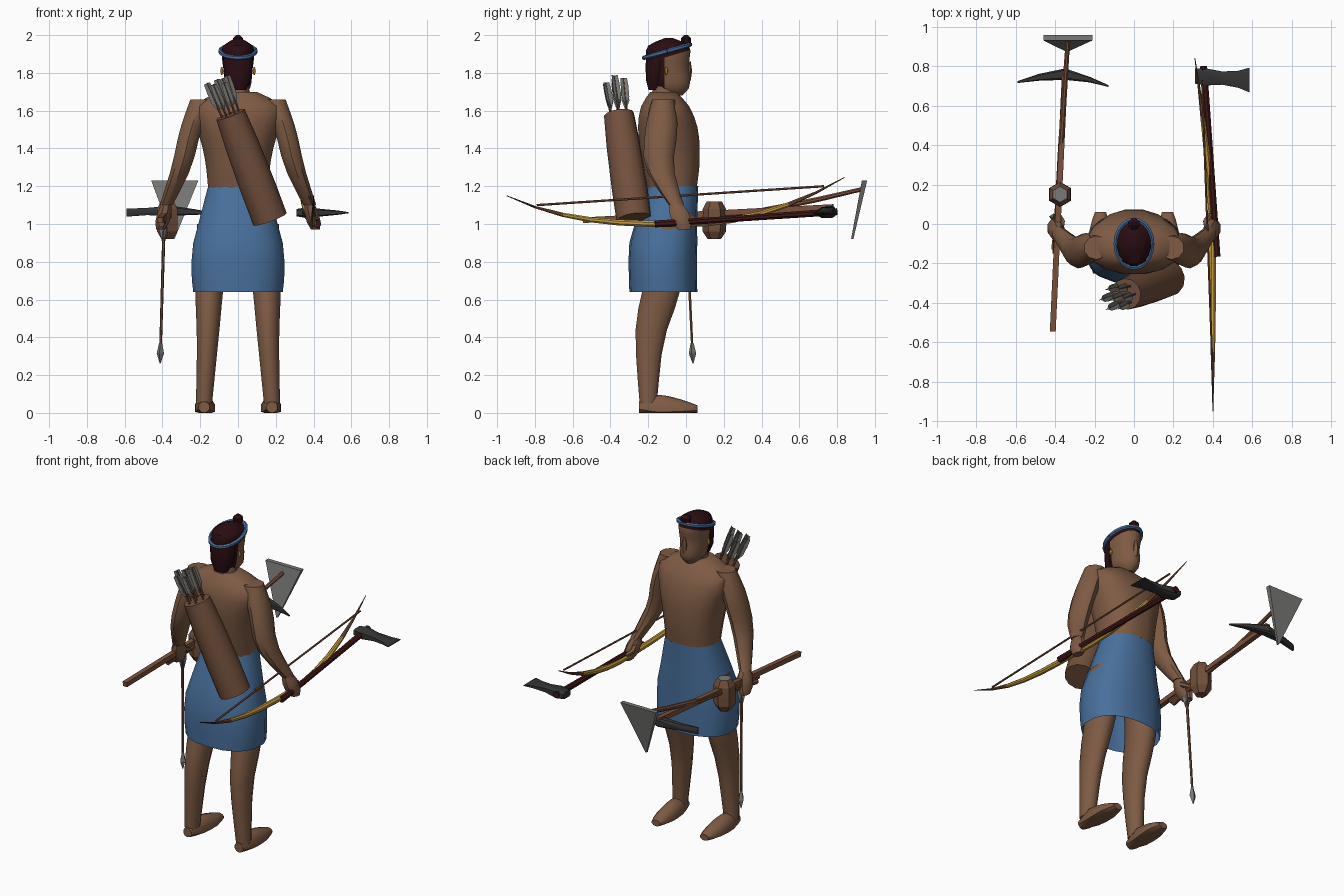
import bpy, bmesh, math
from mathutils import Vector

cube = bpy.data.objects.get("Cube")
if cube:
    bpy.data.objects.remove(cube, do_unlink=True)


def material(name, red, green, blue):
    mat = bpy.data.materials.new(name)
    mat.use_nodes = True
    mat.diffuse_color = (red, green, blue, 1)
    bsdf = mat.node_tree.nodes["Principled BSDF"]
    bsdf.inputs["Base Color"].default_value = (red, green, blue, 1)
    return mat


SKIN = material("skin brown", .21, .105, .058)
BLUE = material("cloth blue", .065, .16, .33)
HAIR = material("dark hair", .022, .004, .006)
WOOD = material("wood brown", .2, .085, .045)
LEATHER = material("leather brown", .17, .08, .045)
MAROON = material("dark red wood", .05, .008, .008)
YELLOW = material("bow yellow", .55, .33, .05)
STONE = material("stone grey", .19, .19, .18)
IRON = material("dark iron", .035, .035, .037)

RIGHT, FORWARD, UP = Vector((1, 0, 0)), Vector((0, 1, 0)), Vector((0, 0, 1))
LEVEL, UPRIGHT, SIDEWAYS = (RIGHT, FORWARD), (RIGHT, UP), (FORWARD, UP)


def flow(values, t):
    """Smooth curve through evenly spaced values, t from start to end."""
    last = len(values) - 1
    i = min(int(t * last), last - 1)
    f = t * last - i
    a, b = values[i], values[i + 1]
    before = values[i - 1] if i > 0 else a
    after = values[i + 2] if i + 2 <= last else b
    slope_a, slope_b = (b - before) / 2, (after - a) / 2
    ease = f * f * (3 - 2 * f)
    return (a + (b - a) * ease + slope_a * (f * (1 - f) ** 2)
            - slope_b * (f * f * (1 - f)))


def loft(name, mats, path, widths, depths=None, plane=None, rings=None, sides=8,
         power=1, star=1, flip=1, cap=True, rule=None, cuts=(), smooth=40):
    """Sweep a section along a path; power under one squares the section off,
    star pulls in every other point, rule picks a material per face."""
    path = [Vector((p[0] * flip, p[1], p[2])) for p in path]
    depths = depths or widths
    rings = rings or max(len(path), len(widths))
    centres = [flow(path, k / (rings - 1)) for k in range(rings)]
    bm = bmesh.new()
    loops = []
    for k, centre in enumerate(centres):
        wide = max(flow(widths, k / (rings - 1)), .002)
        deep = max(flow(depths, k / (rings - 1)), .002)
        u, v = plane or (None, None)
        if not plane:
            along = centres[min(k + 1, rings - 1)] - centres[max(k - 1, 0)]
            turn = along.to_track_quat("Z", "Y")
            u, v = turn @ RIGHT, turn @ FORWARD
        loop = []
        for i in range(sides):
            angle = math.tau * (i + .5) / sides
            c, s = math.cos(angle), math.sin(angle)
            c = math.copysign(abs(c) ** power, c)
            s = math.copysign(abs(s) ** power, s)
            p = centre + (u * wide * c + v * deep * s) * (star if i % 2 else 1)
            p.z = max(p.z, 0)
            loop.append(bm.verts.new(p))
        loops.append(loop)
    for a, b in zip(loops, loops[1:]):
        for i in range(sides):
            j = (i + 1) % sides
            bm.faces.new((a[i], a[j], b[j], b[i]))
    if cap:
        bm.faces.new(loops[0][::-1])
        bm.faces.new(loops[-1])
    for point, normal in cuts:
        geom = bm.verts[:] + bm.edges[:] + bm.faces[:]
        bmesh.ops.bisect_plane(bm, geom=geom, plane_co=point, plane_no=normal)
    bmesh.ops.recalc_face_normals(bm, faces=bm.faces)
    if rule:
        for face in bm.faces:
            face.material_index = int(rule(face.calc_center_median()))
    mesh = bpy.data.meshes.new(name)
    bm.to_mesh(mesh)
    bm.free()
    for mat in mats:
        mesh.materials.append(mat)
    ob = bpy.data.objects.new(name, mesh)
    bpy.context.scene.collection.objects.link(ob)
    if smooth:
        bpy.ops.object.select_all(action="DESELECT")
        ob.select_set(True)
        bpy.context.view_layer.objects.active = ob
        bpy.ops.object.shade_smooth_by_angle(angle=math.radians(smooth))


# Torso, neck and open skirt
loft("torso", [SKIN], [(0, -.07, 1.1), (0, -.085, 1.4), (0, -.12, 1.7)],
     [.15, .16, .17, .19, .22, .24, .1], [.12, .13, .15, .16, .16, .13, .07],
     plane=LEVEL, rings=13, sides=16, power=.85)
loft("neck", [SKIN], [(0, -.12, 1.64), (0, -.11, 1.8)], [.08, .06, .06],
     plane=LEVEL, sides=12)
loft("skirt", [BLUE], [(0, -.12, .64), (0, -.12, .9), (0, -.07, 1.2)],
     [.24, .25, .24, .195, .16], [.18, .18, .18, .155, .135],
     plane=LEVEL, rings=7, sides=18, power=.85, cap=False)

# Head, with hair above the brow and behind the ears
ear_line, brow = -.115, 1.915
brow_normal = Vector((0, -.3, 1))
loft("head", [SKIN, HAIR], [(0, -.07, 1.68), (0, -.095, 1.83), (0, -.09, 1.985)],
     [.03, .065, .075, .08, .087, .08, .01], [.05, .095, .11, .11, .118, .11, .02],
     plane=LEVEL, rings=13, sides=16,
     cuts=[(FORWARD * ear_line, FORWARD), (UP * brow, brow_normal)],
     rule=lambda c: c.y < ear_line or c.dot(brow_normal) > brow)
loft("nape_hair", [HAIR], [(0, -.17, 1.71), (0, -.15, 1.9)],
     [.045, .07, .08, .08], [.03, .05, .06, .06], plane=LEVEL, sides=12)
loft("nose", [SKIN], [(0, .01, 1.76), (0, .015, 1.86)], [.015, .02, .01],
     plane=LEVEL, sides=6)
loft("hair_bun", [HAIR], [(0, 0, 1.94), (0, 0, 2)], [.01, .03, .03, .01])
turns = [math.tau * k / 20 for k in range(21)]
loft("headband", [BLUE], [(.093 * math.cos(t), -.1 + .122 * math.sin(t),
                           brow + .035 * math.sin(t)) for t in turns],
     [.012, .012], sides=6, cap=False)

# Limbs, mirrored left and right
for side, s in (("left", 1), ("right", -1)):
    loft(side + "_arm", [SKIN],
         [(.19, -.12, 1.66), (.25, -.13, 1.5), (.3, -.14, 1.3), (.38, -.05, 1.1)],
         [.065, .06, .055, .036], [.06, .085, .075, .04],
         plane=LEVEL, rings=8, sides=10, flip=s)
    loft(side + "_hand", [SKIN], [(.38, -.05, 1.1), (.41, -.01, .97)],
         [.03, .04, .04, .025], [.04, .055, .055, .035], plane=LEVEL, flip=s)
    loft(side + "_thumb", [SKIN], [(.375, -.03, 1.07), (.365, .015, 1.04), (.385, .05, 1.02)],
         [.02, .012], sides=6, flip=s)
    loft(side + "_leg", [SKIN],
         [(.12, -.1, 1), (.15, -.12, .7), (.16, -.19, .4), (.18, -.2, .05)],
         [.1, .085, .07, .055, .044], [.11, .105, .1, .07, .047],
         plane=LEVEL, rings=9, sides=12, flip=s)
    loft(side + "_foot", [SKIN], [(.18, -.25, .03), (.17, .06, .02)],
         [.03, .05, .055, .03], [.03, .07, .05, .02],
         plane=UPRIGHT, rings=7, sides=10, flip=s)
    loft(side + "_earring", [YELLOW], [(.086, -.105, 1.79), (.086, -.105, 1.83)],
         [.004, .01, .004], sides=6, flip=s)

# Quiver across the back, with a ring of arrows fanning out
base, mouth = Vector((.17, -.275, 1.025)), Vector((-.04, -.355, 1.58))
rise = (mouth - base).normalized()
across = rise.cross(FORWARD).normalized()
behind = rise.cross(across)
loft("quiver", [LEATHER], [base, mouth], [.094, .095, .09, .08], sides=12)
for k in range(7):
    angle = math.tau * k / 6
    spread = (across * math.cos(angle) + behind * math.sin(angle)) * (.045 if k < 6 else 0)
    foot = mouth + spread
    tip = foot + spread * .25 + rise * (.2 - .012 * (k % 3))
    loft("quiver_arrow_shaft", [WOOD], [foot - rise * .05, tip], [.006, .006], sides=6)
    loft("quiver_arrow_feathers", [STONE], [foot.lerp(tip, .2), tip],
         [.006, .024, .024, .02], sides=6, star=.2, smooth=0)


# Bow in the left hand, its limbs rising towards both tips
def bow_point(y):
    lift = .35 * y * y if y > 0 else -.175 * y ** 3
    return Vector((.4 - .1 * max(y + .1, 0) ** 1.5, y, 1 + lift))


tail, head = -.95, .84
loft("bow", [YELLOW, WOOD, IRON],
     [bow_point(tail + (head - tail) * k / 12) for k in range(13)],
     [.002, .012, .017, .018, .017, .013, .002],
     rule=lambda c: 2 if c.y < -.8 else c.y < -.64 or c.y > .5)
loft("bow_string", [WOOD], [(.4, -.79, 1.1), (.345, .73, 1.2)], [.006, .006], sides=6)

# Axe in the left hand
loft("axe_handle", [MAROON], [(.42, -.165, 1), (.39, .3, 1.03), (.352, .8, 1.065)],
     [.02, .017, .02])
loft("axe_head", [IRON], [(.31, .75, 1.06), (.585, .73, 1.06)],
     [.04, .045, .035, .045, .065], [.02, .03, .02, .012, .003],
     plane=SIDEWAYS, power=.5, smooth=30)

# Pick in the right hand
loft("pick_handle", [WOOD], [(-.412, -.545, 1.02), (-.35, .78, 1.09)], [.021, .021], sides=4)
loft("pick_head", [IRON], [(-.59, .72, 1.06), (-.35, .76, 1.07), (-.13, .7, 1.055)],
     [.005, .018, .03, .015, .005], [.022, .02, .028, .015, .005],
     plane=SIDEWAYS, power=.5, smooth=30)

# Hoe in the right hand
loft("hoe_handle", [WOOD], [(-.4, -.15, 1.02), (-.37, .4, 1.07), (-.335, .935, 1.185)],
     [.014, .016, .012], rings=5)
loft("hoe_blade", [STONE], [(-.335, .945, 1.23), (-.34, .88, .92)], [.125, .004],
     [.014, .006], plane=LEVEL, sides=4, power=.01, smooth=0)

# Mallet in the right hand
loft("mallet_handle", [WOOD], [(-.405, -.13, 1), (-.375, .15, 1.03)], [.016, .016])
loft("mallet_head", [LEATHER, STONE], [(-.375, .15, .92), (-.375, .15, 1.12)],
     [.035, .062, .064, .062, .04], plane=LEVEL, sides=6, smooth=0,
     rule=lambda c: c.z > 1.115)

# Loose arrow hanging from the right hand
nock, neck = Vector((-.39, 0, 1.04)), Vector((-.41, .033, .35))
loft("held_arrow_shaft", [WOOD], [nock, neck], [.009, .007], sides=6)
loft("held_arrow_feathers", [STONE], [nock, nock.lerp(neck, .2)], [.026, .026, .008],
     sides=6, star=.25, smooth=0)
loft("held_arrow_tip", [STONE], [nock.lerp(neck, .97), nock.lerp(neck, 1.13)],
     [.008, .02, .002], sides=4, smooth=0)
